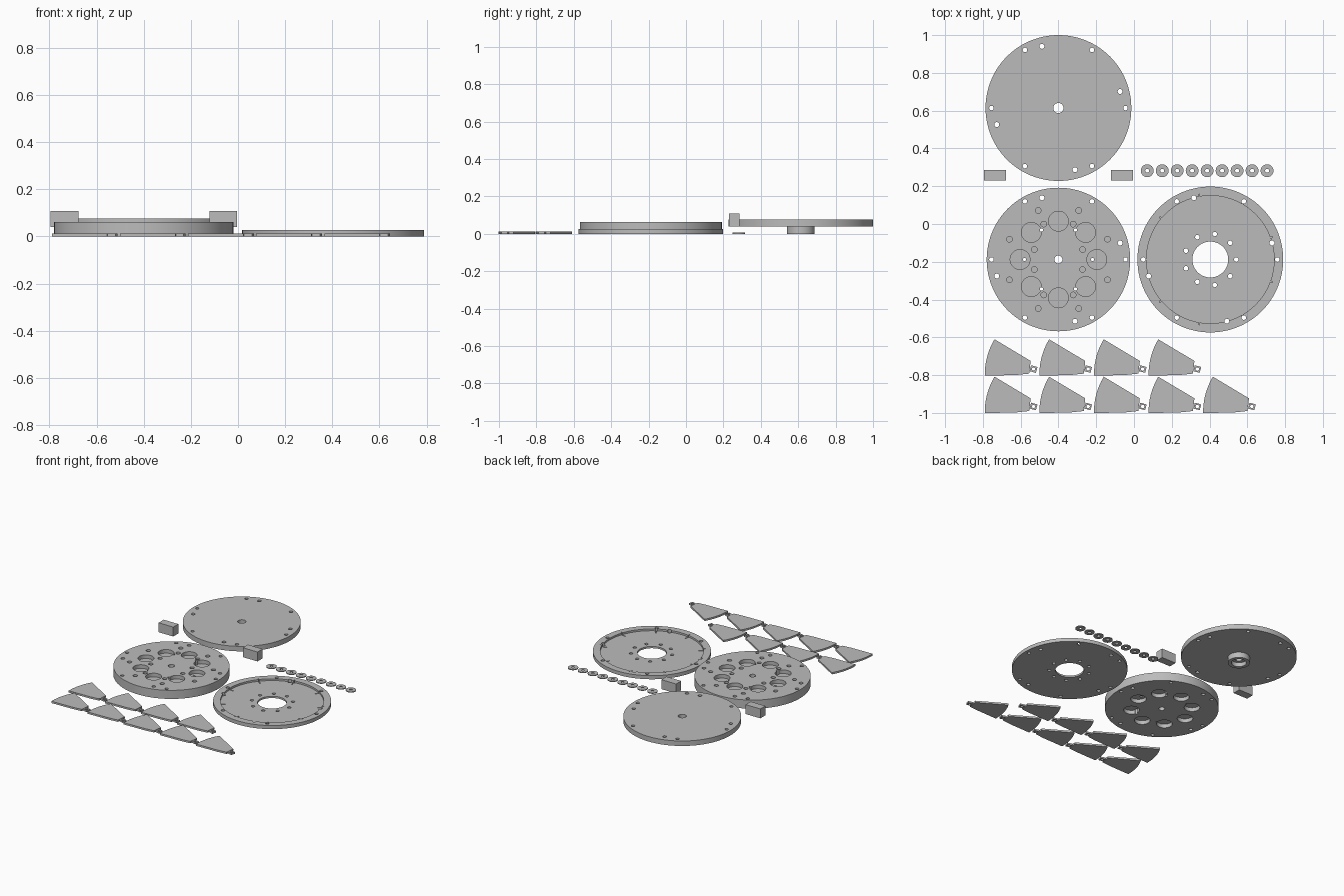
import bpy, bmesh
from math import radians, sin, cos
from mathutils import Matrix, Vector

if "Cube" in bpy.data.objects:
    bpy.data.objects.remove(bpy.data.objects["Cube"], do_unlink=True)

grey = bpy.data.materials.new("plain_grey")
GREY = (0.5, 0.5, 0.5, 1)
grey.diffuse_color = GREY
grey.use_nodes = True
grey.node_tree.nodes["Principled BSDF"].inputs["Base Color"].default_value = GREY


def add_object(name, bm, loc=(0, 0, 0)):
    mesh = bpy.data.meshes.new(name)
    bmesh.ops.recalc_face_normals(bm, faces=bm.faces)
    bm.to_mesh(mesh)
    bm.free()
    mesh.materials.append(grey)
    obj = bpy.data.objects.new(name, mesh)
    obj.location = loc
    bpy.context.collection.objects.link(obj)
    return obj


def cylinder(bm, r, z0, z1, x=0, y=0, sides=32):
    bmesh.ops.create_cone(bm, cap_ends=True, segments=sides, radius1=r, radius2=r,
                          depth=z1 - z0, matrix=Matrix.Translation((x, y, (z0 + z1) / 2)))


def box(bm, size, matrix):
    bmesh.ops.create_cube(bm, size=1, matrix=matrix @ Matrix.Diagonal((*size, 1)))


def disc(name, r, z0, z1, loc, sides=96):
    bm = bmesh.new()
    cylinder(bm, r, z0, z1, sides=sides)
    return add_object(name, bm, loc)


def cut(obj, bm):
    """Subtract a set of separate solids and keep the result as plain mesh."""
    cutter = add_object("cutter", bm, obj.location)
    cutter.hide_render = True
    mod = obj.modifiers.new("cut", 'BOOLEAN')
    mod.operation, mod.solver, mod.object = 'DIFFERENCE', 'EXACT', cutter
    bpy.context.view_layer.update()
    graph = bpy.context.evaluated_depsgraph_get()
    mesh = bpy.data.meshes.new_from_object(obj.evaluated_get(graph))
    obj.modifiers.clear()
    obj.data = mesh
    bpy.data.objects.remove(cutter, do_unlink=True)


def cut_circles(obj, r, dist, angles, z0=-1, z1=1, sides=24):
    bm = bmesh.new()
    for a in map(radians, angles):
        cylinder(bm, r, z0, z1, dist * cos(a), dist * sin(a), sides)
    cut(obj, bm)


def smooth(obj):
    bpy.ops.object.select_all(action='DESELECT')
    obj.select_set(True)
    bpy.context.view_layer.objects.active = obj
    bpy.ops.object.shade_smooth_by_angle(angle=radians(30))


def rim_holes(obj):
    cut_circles(obj, 0.012, 0.355, range(0, 360, 60))
    cut_circles(obj, 0.013, 0.338, range(15, 360, 90))


# Raised cover disc with a hollow hub below
cover = disc("cover_disc", 0.386, 0.04, 0.076, (-0.4, 0.614, 0))
rim_holes(cover)
cut_circles(cover, 0.027, 0, [0])
hub = disc("cover_hub", 0.074, 0, 0.0405, (-0.4, 0.614, 0), 48)
cut_circles(hub, 0.05, 0, [0], -1, 0.03, 48)
cut_circles(hub, 0.027, 0, [0])

# Thick carrier disc with round pockets on both faces
carrier = disc("carrier_disc", 0.38, 0, 0.062, (-0.4, -0.188, 0))
rim_holes(carrier)
eighths = range(0, 360, 45)
cut_circles(carrier, 0.0525, 0.203, eighths, 0.036, 1, 40)
cut_circles(carrier, 0.0525, 0.203, eighths, -1, 0.028, 40)
cut_circles(carrier, 0.009, 0.18, range(0, 360, 60))
cut_circles(carrier, 0.021, 0, [0])
cut_circles(carrier, 0.015, 0.281, [a + 22.5 for a in eighths], 0.036)
cut_circles(carrier, 0.015, 0.138, [22.5, 157.5, 202.5, 337.5], 0.036)
cut_circles(carrier, 0.015, 0.203, [67.5, 112.5, 247.5, 292.5], 0.036)

# Shallow ring tray with a recessed floor and guide slots
tray = disc("ring_tray", 0.386, 0, 0.026, (0.404, -0.188, 0))
cut_circles(tray, 0.338, 0, [0], 0.013, 1, 96)
cut_circles(tray, 0.095, 0, [0], sides=64)
rim_holes(tray)
cut_circles(tray, 0.012, 0.137, range(0, 360, 40))
slots = bmesh.new()
for angle in range(20, 380, 40):
    box(slots, (0.045, 0.006, 0.04),
        Matrix.Rotation(radians(angle), 4, 'Z') @ Matrix.Translation((0.328, 0, 0.028)))
cut(tray, slots)

# Two loose blocks
for name, x in (("left_block", -0.063), ("right_block", -0.736)):
    bm = bmesh.new()
    box(bm, (0.117, 0.058, 0.068), Matrix.Identity(4))
    add_object(name, bm, (x, 0.258, 0.074))

# Row of washers
washer = disc("washer", 0.034, 0, 0.006, (0.07, 0.282, 0), 32)
cut_circles(washer, 0.0105, 0, [0])

# Wedge blade with a curved outer edge
bm = bmesh.new()
outline = [(0.362 + 0.362 * cos(a), 0.005 + 0.362 * sin(a))
           for a in (radians(181 - 2 * i) for i in range(17))]
outline += [(0.243, 0.077), (0.235, 0.01), (0.169, 0.003)]
face = bm.faces.new([bm.verts.new((x, y, 0)) for x, y in outline])
top = bmesh.ops.extrude_face_region(bm, geom=[face])
bmesh.ops.translate(bm, vec=Vector((0, 0, 0.013)),
                    verts=[v for v in top["geom"] if isinstance(v, bmesh.types.BMVert)])
blade = add_object("blade", bm, (-0.79, -1, 0))

# Pierced pivot tab at the blade tip
bm = bmesh.new()
box(bm, (0.035, 0.032, 0.012), Matrix.Rotation(radians(-15), 4, 'Z'))
tab = add_object("blade_tab", bm, (-0.532, -0.966, 0.006))
cut_circles(tab, 0.009, 0, [0])

for part in (cover, hub, carrier, tray, washer, blade, tab):
    smooth(part)


def copy(obj, dx, dy):
    dup = obj.copy()
    dup.location = obj.location + Vector((dx, dy, 0))
    bpy.context.collection.objects.link(dup)


# Repeat the small parts
for i in range(1, 9):
    copy(washer, i * 0.0793, 0)
    for part in (blade, tab):
        copy(part, i % 5 * 0.289, i // 5 * 0.198)
# The last pass above covers the second row from its first place
